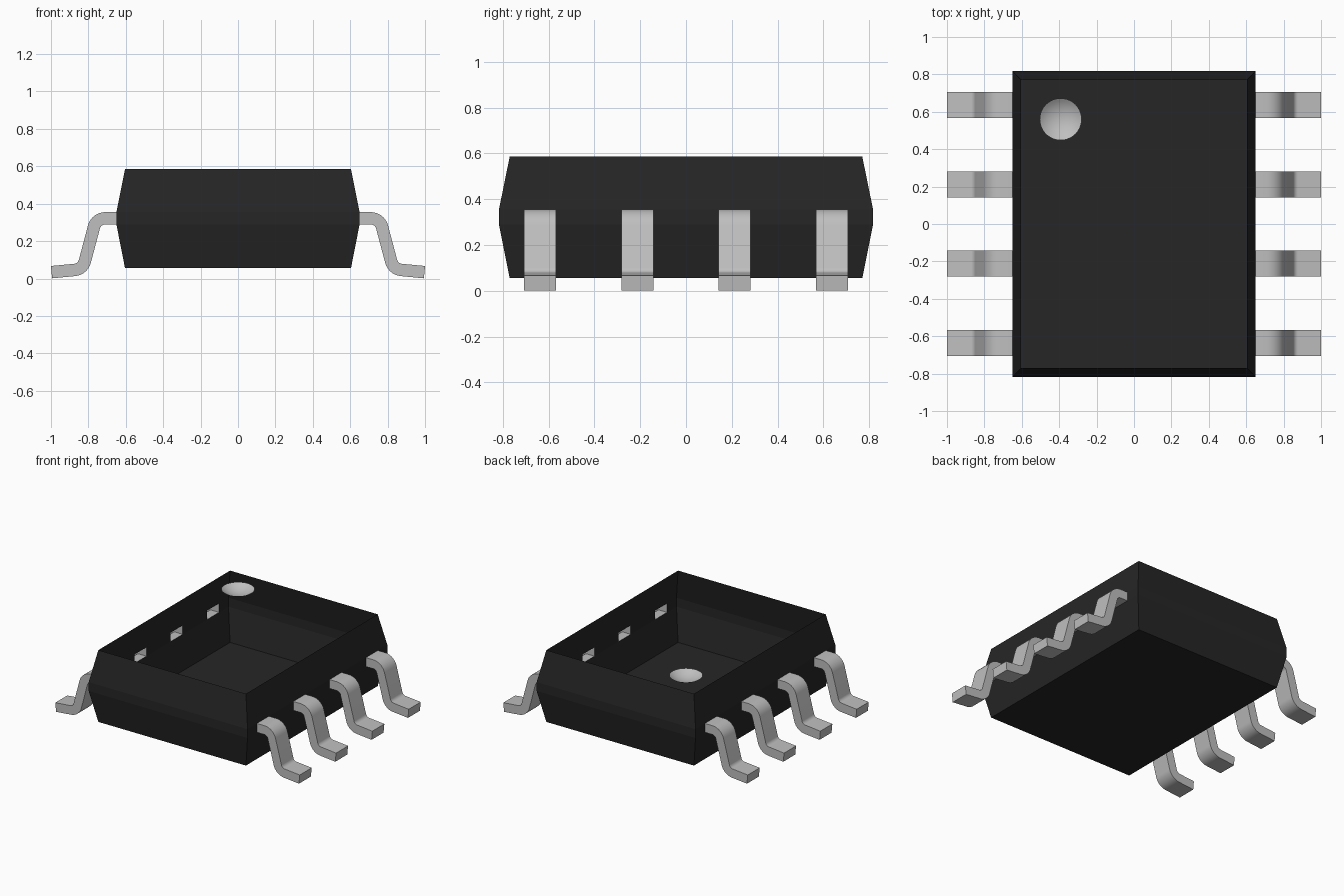
import bpy, bmesh, math
from mathutils import Vector

cube = bpy.data.objects.get("Cube")
if cube:
    bpy.data.objects.remove(cube, do_unlink=True)


def material(name, rgb):
    m = bpy.data.materials.new(name)
    m.use_nodes = True
    m.diffuse_color = (*rgb, 1)
    bsdf = m.node_tree.nodes["Principled BSDF"]
    bsdf.inputs["Base Color"].default_value = (*rgb, 1)
    bsdf.inputs["Roughness"].default_value = 0.6
    return m


BLACK = material("black plastic", (0.0195, 0.019, 0.019))
METAL = material("pale grey metal", (0.52, 0.52, 0.52))


def finish(name, bm, mat, smooth=False):
    mesh = bpy.data.meshes.new(name)
    bm.to_mesh(mesh)
    bm.free()
    mesh.materials.append(mat)
    ob = bpy.data.objects.new(name, mesh)
    bpy.context.collection.objects.link(ob)
    if smooth:
        bpy.ops.object.select_all(action='DESELECT')
        ob.select_set(True)
        bpy.context.view_layer.objects.active = ob
        bpy.ops.object.shade_smooth_by_angle(angle=math.radians(30))
    return ob


# Main dimensions
RIM_X, RIM_Y = 0.604, 0.77        # top and bottom rectangles
BELT_X, BELT_Y = 0.65, 0.817      # widest band
Z_BOTTOM, Z_LOW, Z_HIGH, Z_TOP = 0.055, 0.289, 0.355, 0.586
LEAD_W, THICK = 0.14, Z_HIGH - Z_LOW
LEAD_Y = [-0.637, -0.212, 0.212, 0.637]


# Body: open-topped tapered shell with slots in the belt where leads enter
def build_body():
    bm = bmesh.new()

    def ring(x, y, z):
        return [bm.verts.new((sx * x, sy * y, z))
                for sx, sy in ((-1, -1), (1, -1), (1, 1), (-1, 1))]

    bottom = ring(RIM_X, RIM_Y, Z_BOTTOM)
    low = ring(BELT_X, BELT_Y, Z_LOW)
    high = ring(BELT_X, BELT_Y, Z_HIGH)
    top = ring(RIM_X, RIM_Y, Z_TOP)
    bm.faces.new(bottom[::-1])
    for a, b in ((bottom, low), (high, top)):
        for i in range(4):
            j = (i + 1) % 4
            bm.faces.new((a[i], a[j], b[j], b[i]))
    # Front and back of the belt
    for i, j in ((0, 1), (2, 3)):
        bm.faces.new((low[i], low[j], high[j], high[i]))
    # Belt pieces between the lead slots
    cuts = [-BELT_Y]
    for y in LEAD_Y:
        cuts += [y - LEAD_W / 2, y + LEAD_W / 2]
    cuts.append(BELT_Y)
    for side in (-1, 1):
        for y0, y1 in zip(cuts[::2], cuts[1::2]):
            quad = [bm.verts.new((side * BELT_X, y, z)) for y, z in
                    ((y0, Z_LOW), (y1, Z_LOW), (y1, Z_HIGH), (y0, Z_HIGH))]
            bm.faces.new(quad[::side])
    return finish("body_shell", bm, BLACK)


# Rounds the inner corners of a 2D path
def rounded(path, radius, steps=7):
    pts = [Vector(p) for p in path]
    out = [pts[0]]
    for prev, p, nxt in zip(pts, pts[1:], pts[2:]):
        u, v = (prev - p).normalized(), (nxt - p).normalized()
        half = u.angle(v) / 2
        centre = p + (u + v).normalized() * radius / math.sin(half)
        reach = radius / math.tan(half)
        a, b = p + u * reach - centre, p + v * reach - centre
        for k in range(steps + 1):
            out.append(centre + a.lerp(b, k / steps).normalized() * radius)
    out.append(pts[-1])
    return out


LEAD_PATH = rounded([(BELT_X, (Z_LOW + Z_HIGH) / 2), (0.758, 0.322),
                     (0.830, 0.050), (0.997, 0.034)], 0.062)


# Gull-wing lead: a flat strip swept along the bent path, open inside the body
def build_lead(name, side, yc):
    bm = bmesh.new()
    rows = []
    n = len(LEAD_PATH)
    for i, p in enumerate(LEAD_PATH):
        d = (LEAD_PATH[min(i + 1, n - 1)] - LEAD_PATH[max(i - 1, 0)]).normalized()
        if i == 0:
            d = Vector((1, 0))
        off = Vector((-d.y, d.x)) * THICK / 2
        rows.append([bm.verts.new((side * q.x, yc + s * LEAD_W / 2, q.y))
                     for q, s in ((p + off, -1), (p + off, 1),
                                  (p - off, 1), (p - off, -1))])
    for a, b in zip(rows, rows[1:]):
        for i in range(4):
            j = (i + 1) % 4
            bm.faces.new((a[i], b[i], b[j], a[j])[::side])
    bm.faces.new(rows[-1][::-side])
    return finish(name, bm, METAL, True)


# Orientation dimple: shallow spherical bowl hung from the top plane
def build_dimple(cx, cy, radius, depth, segs=40, rings=6):
    bm = bmesh.new()
    ball = (radius ** 2 + depth ** 2) / (2 * depth)
    cap = math.asin(radius / ball)
    centre = bm.verts.new((cx, cy, Z_TOP - depth))
    prev = None
    for r in range(1, rings + 1):
        t = cap * r / rings
        rr, z = ball * math.sin(t), Z_TOP - depth + ball * (1 - math.cos(t))
        cur = [bm.verts.new((cx + rr * math.cos(2 * math.pi * k / segs),
                             cy + rr * math.sin(2 * math.pi * k / segs), z))
               for k in range(segs)]
        for k in range(segs):
            m = (k + 1) % segs
            if prev:
                bm.faces.new((prev[k], cur[k], cur[m], prev[m]))
            else:
                bm.faces.new((centre, cur[k], cur[m]))
        prev = cur
    return finish("orientation_dimple", bm, METAL, True)


build_body()
for side, label in ((1, "left"), (-1, "right")):
    for number, y in enumerate(LEAD_Y, 1):
        build_lead(f"{label}_lead_{number}", side, y)
build_dimple(-0.392, 0.56, 0.112, 0.04)
